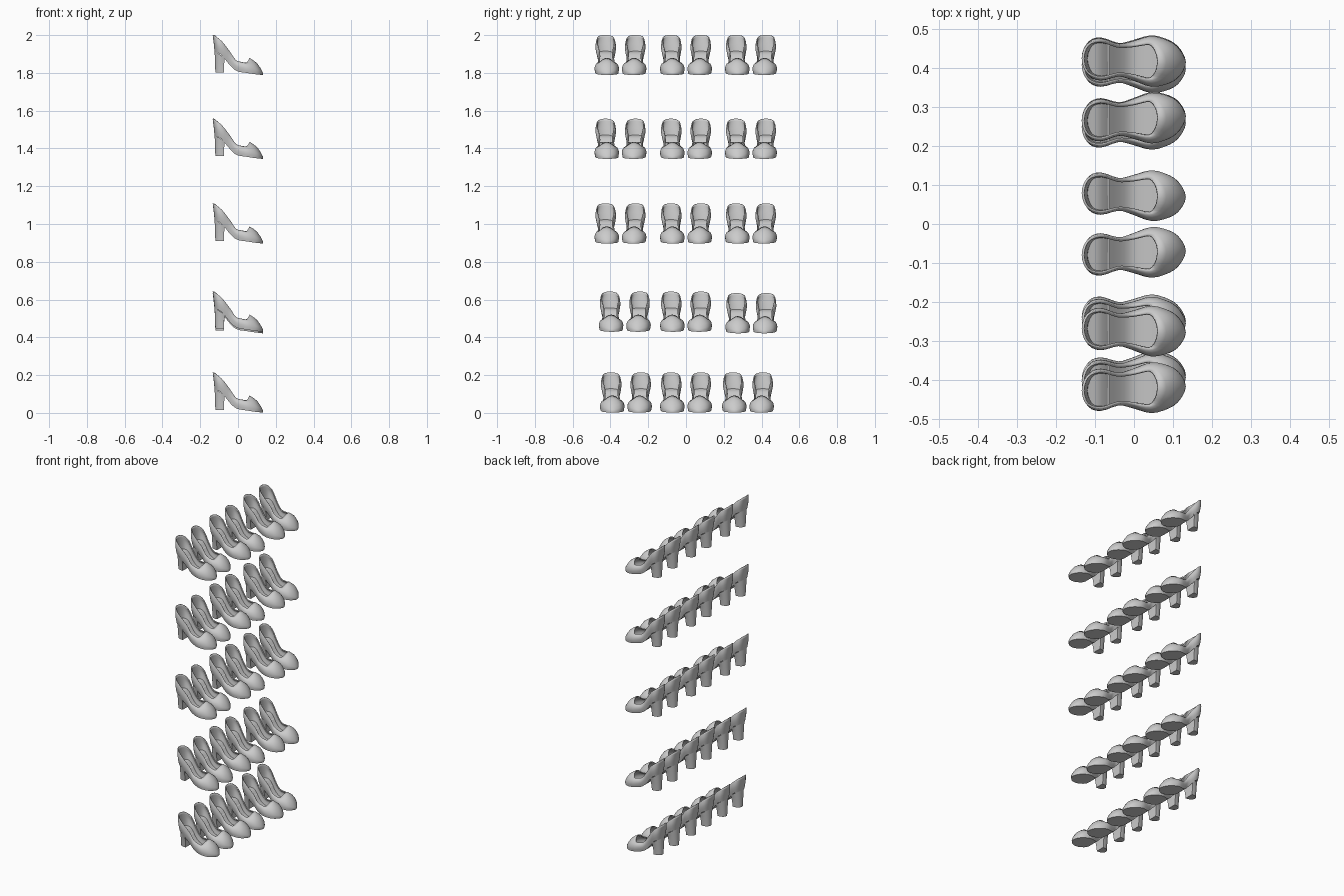
import bpy, bmesh, math
from mathutils import Vector

if "Cube" in bpy.data.objects:
    bpy.data.objects.remove(bpy.data.objects["Cube"])

# Half outlines from heel to toe (x, half width, z), from sole edge up to topline
LOOPS = [
    [(-.124, 0, .125), (-.112, .036, .12), (-.085, .046, .105), (-.04, .036, .05), (-.005, .044, .022),
     (.045, .061, .013), (.09, .053, .006), (.118, .031, .003), (.131, 0, .001)],
    [(-.128, 0, .165), (-.116, .042, .16), (-.085, .054, .14), (-.04, .042, .085), (-.005, .05, .048),
     (.045, .065, .038), (.09, .054, .033), (.116, .034, .025), (.131, 0, .016)],
    [(-.131, 0, .19), (-.118, .041, .185), (-.085, .053, .165), (-.04, .041, .106), (-.008, .046, .066),
     (.035, .057, .06), (.07, .048, .062), (.092, .028, .065), (.102, 0, .063)],
    [(-.134, 0, .214), (-.121, .037, .207), (-.085, .049, .18), (-.04, .037, .122), (-.01, .038, .08),
     (.025, .043, .07), (.045, .041, .068), (.058, .022, .085), (.062, 0, .092)],
]


def spline(pts, steps, mirror=False):
    """Catmull-Rom curve through pts; mirror makes the ends cross y = 0 squarely."""
    p = [Vector(q) for q in pts]
    flip = Vector((1, -1, 1))
    first = p[1] * flip if mirror else 2 * p[0] - p[1]
    last = p[-2] * flip if mirror else 2 * p[-1] - p[-2]
    p = [first] + p + [last]
    out = []
    for i in range(1, len(p) - 2):
        a, b, c, d = p[i - 1:i + 3]
        for s in range(steps):
            t = s / steps
            out.append(.5 * (2 * b + (c - a) * t + (2 * a - 5 * b + 4 * c - d) * t * t
                             + (3 * b - a - 3 * c + d) * t ** 3))
    return out + [p[-2]]


def loft(bm, rings):
    rows = [[bm.verts.new(v) for v in ring] for ring in rings]
    n = len(rows[0])
    for r0, r1 in zip(rows, rows[1:]):
        for i in range(n):
            j = (i + 1) % n
            bm.faces.new((r0[i], r0[j], r1[j], r1[i]))
    return rows


def finish(bm, name, side):
    """Lean the heel end outward, mirror for the other foot, and make the mesh."""
    for v in bm.verts:
        v.co.y = side * (v.co.y - .04 * (v.co.x - .06))
    bmesh.ops.recalc_face_normals(bm, faces=bm.faces)
    bm.faces.ensure_lookup_table()
    low = min(bm.faces, key=lambda f: f.calc_center_median().z)
    low = bm.faces[0] if low is None else low
    if bm.faces[-1].normal.z > 0:          # last face made is always an underside
        bmesh.ops.reverse_faces(bm, faces=bm.faces)
    me = bpy.data.meshes.new(name)
    bm.to_mesh(me)
    bm.free()
    me.shade_smooth()
    me.set_sharp_from_angle(angle=math.radians(40))
    return me


def upper_mesh(side):
    # Walls and vamp
    halves = [spline(l, 3, True) for l in LOOPS]
    columns = [spline(col, 2) for col in zip(*halves)]
    rings = []
    for row in zip(*columns):
        rings.append(list(row) + [v * Vector((1, -1, 1)) for v in row[-2:0:-1]])
    bm = bmesh.new()
    base = loft(bm, rings)[0]
    # Underside of the sole
    n = len(base)
    for i in range(n // 2):
        quad = [base[i], base[i + 1], base[-i - 1], base[-i % n]]
        bm.faces.new(list(dict.fromkeys(quad)))
    return finish(bm, "shoe_upper", side)


def heel_mesh(side):
    # D-shaped sections: back x, front x, half width, height (None follows the sole)
    levels = [(-.124, -.062, .044, None), (-.122, -.071, .039, .085),
              (-.121, -.074, .033, .05), (-.12, -.075, .029, .016)]
    rings = []
    for back, front, half, z in levels:
        ring = []
        for k in range(15):
            a = math.pi * k / 14
            x = front - (front - back) * max(math.sin(a), 0) ** .8
            h = .128 - .65 * (x + .124) if z is None else z
            ring.append(Vector((x, half * math.cos(a), h)))
        rings.append(ring)
    bm = bmesh.new()
    rows = loft(bm, rings)
    bm.faces.new(rows[0])
    bm.faces.new(rows[-1])
    return finish(bm, "shoe_heel", side)


meshes = {s: (upper_mesh(s), heel_mesh(s)) for s in (-1, 1)}

# Five shelves of three pairs: (base height, (pair centres), (height offsets))
SHELVES = [
    (0, (-.318, 0, .328), (0, 0, 0)),
    (.425, (-.324, 0, .346), (.003, .003, -.005)),
    (.895, (-.347, 0, .344), (0, 0, 0)),
    (1.343, (-.347, 0, .344), (0, 0, 0)),
    (1.787, (-.347, 0, .344), (0, 0, 0)),
]
for z, centres, lifts in SHELVES:
    for cy, dz in zip(centres, lifts):
        for side, pair in meshes.items():
            for me in pair:
                ob = bpy.data.objects.new(me.name.split(".")[0], me)
                ob.location = (0, cy + side * .072, z + dz)
                bpy.context.collection.objects.link(ob)
                if ob.name.startswith("shoe_upper"):
                    mod = ob.modifiers.new("thickness", 'SOLIDIFY')
                    mod.thickness = .006
                    mod.offset = -1
